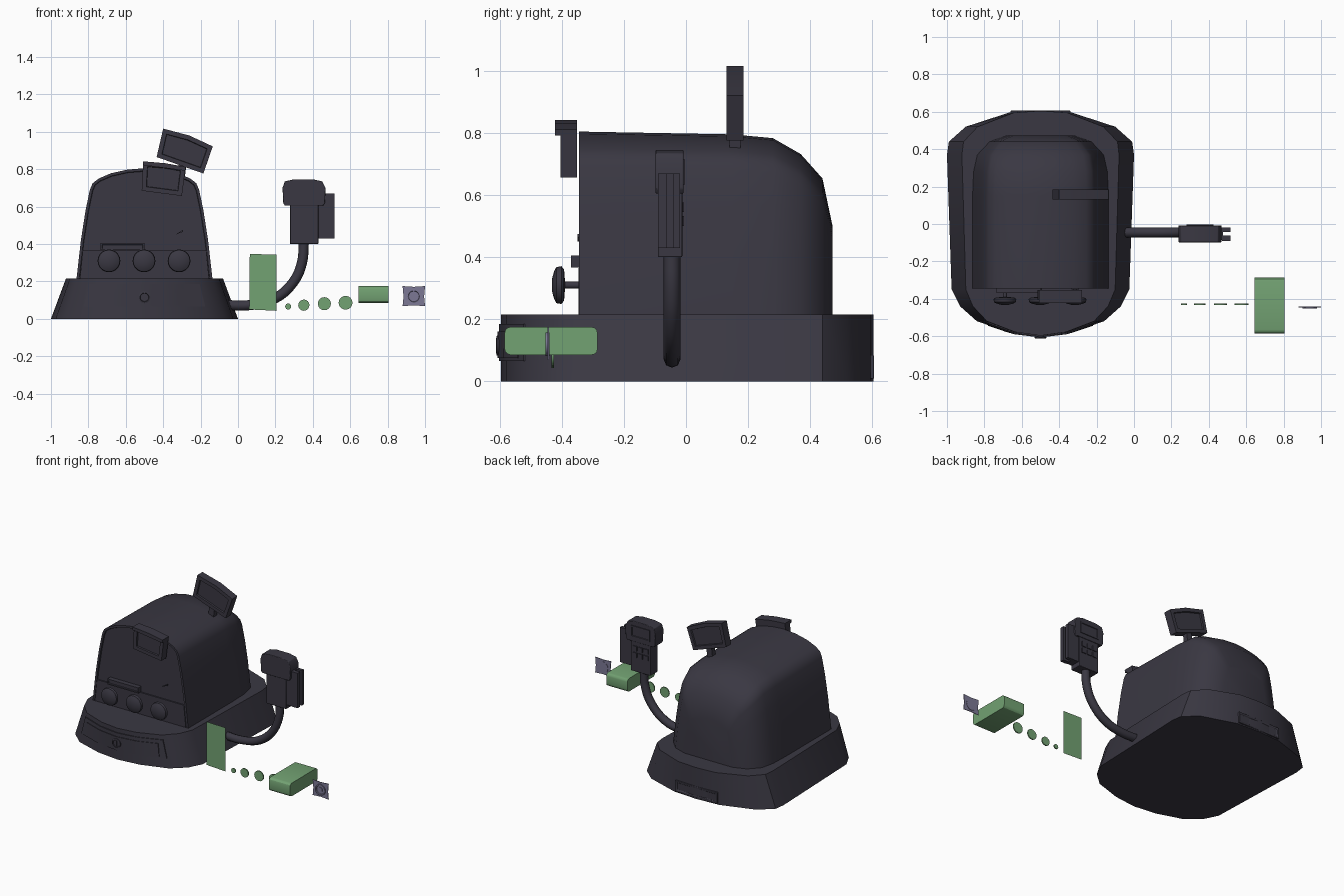
import bpy, bmesh
from math import sin, cos, pi, radians

if "Cube" in bpy.data.objects:
    bpy.data.objects.remove(bpy.data.objects["Cube"])


def material(name, rgb):
    m = bpy.data.materials.new(name)
    m.diffuse_color = (*rgb, 1)
    m.use_nodes = True
    m.node_tree.nodes["Principled BSDF"].inputs["Base Color"].default_value = m.diffuse_color
    return m


DARK = material("dark_casing", (0.042, 0.039, 0.055))
GREEN = material("money_green", (0.17, 0.36, 0.17))
LILAC = material("token_lilac", (0.2, 0.19, 0.3))
CX = -0.5  # centre line of the register


def loft(name, rings, mat=DARK, inset=None, ends=(True, True), bevel=0, angle=30):
    """Skin rings of equal length, cap the ends, optionally recess the caps."""
    bm = bmesh.new()
    vs = [[bm.verts.new(p) for p in r] for r in rings]
    n = len(rings[0])
    for a, b in zip(vs, vs[1:]):
        for i in range(n):
            j = (i + 1) % n
            bm.faces.new((a[i], a[j], b[j], b[i]))
    caps = [bm.faces.new(vs[0][::-1]), bm.faces.new(vs[-1])]
    bmesh.ops.recalc_face_normals(bm, faces=bm.faces)
    if inset:
        for cap, use in zip(caps, ends):
            if use:
                bmesh.ops.inset_region(bm, faces=[cap], thickness=inset[0], use_even_offset=True)
                bmesh.ops.inset_region(bm, faces=[cap], thickness=0.003, depth=-inset[1])
    me = bpy.data.meshes.new(name)
    bm.to_mesh(me)
    bm.free()
    me.materials.append(mat)
    me.shade_smooth()
    me.set_sharp_from_angle(angle=radians(angle))
    ob = bpy.data.objects.new(name, me)
    bpy.context.collection.objects.link(ob)
    if bevel:
        b = ob.modifiers.new("bevel", "BEVEL")
        b.width, b.segments = bevel, 3
    return ob


def prism(name, pts, y0, y1, **kw):
    return loft(name, [[(x, y, z) for x, z in pts] for y in (y0, y1)], **kw)


def box(name, x0, x1, y0, y1, z0, z1, **kw):
    return prism(name, [(x0, z0), (x1, z0), (x1, z1), (x0, z1)], y0, y1, **kw)


def lathe(name, x, z, profile, n=20, **kw):
    """Turn (radius, y) pairs around an axis along y."""
    return loft(name, [[(x + r * cos(2 * pi * i / n), y, z + r * sin(2 * pi * i / n))
                        for i in range(n)] for r, y in profile], **kw)


# Flared base: half outline from back to front, mirrored
half = [(0, .605), (.17, .595), (.4, .52), (.49, .44), (.5, .37), (.475, -.35),
        (.43, -.44), (.34, -.52), (.16, -.578), (0, -.597)]
outline = half + [(-x, y) for x, y in half[-2:0:-1]]
loft("base", [[(CX + x * s, y, z) for x, y in outline] for s, z in ((1, 0), (.84, .215))])


def front_y(x, z):
    """Front surface of the base at a given offset and height."""
    s = 1 - .16 * z / .215
    pts = [(px * s, py) for px, py in half[:4:-1]]
    for (xa, ya), (xb, yb) in zip(pts, pts[1:]):
        if abs(x) <= xb:
            return ya + (yb - ya) * (abs(x) - xa) / (xb - xa)
    return pts[-1][1]


# Drawer front wrapped around the base, with an inner panel and a lock
def drawer(name, w0, w1, z0, z1, out):
    rings = []
    for i in range(13):
        t = i / 6 - 1
        ring = []
        for w, z, d in ((w0, z0, .02), (w0, z0, -out), (w1, z1, -out), (w1, z1, .02)):
            ring.append((CX + t * w, front_y(t * w, z) + d, z))
        rings.append(ring)
    loft(name, rings)


drawer("drawer_front", .325, .295, .065, .185, .006)
drawer("drawer_panel", .28, .27, .075, .16, .010)
lathe("drawer_lock", CX, .115, [(.032, -.58), (.032, -.61), (.024, -.612), (.022, -.607)])
box("lock_slot", CX - .005, CX + .005, -.613, -.6, .095, .135)
# Rear port cover
box("rear_port", CX - .16, CX + .16, .57, .606, .008, .085, inset=(.012, .006), ends=(False, True), bevel=.004)

# Arched body, closing down toward the back
arch = [(.365, .2), (.34, .42), (.315, .58), (.292, .69), (.277, .725), (.245, .75),
        (.18, .778), (.09, .798), (0, .805)]
arch += [(-x, z) for x, z in arch[-2::-1]]
stations = [(-.345, 1, 1), (.15, 1, .985), (.28, .985, .965), (.37, .93, .88),
            (.44, .75, .75), (.472, .5, .5)]
loft("body", [[(CX + x * w, y, .2 + (z - .2) * h) for x, z in arch] for y, w, h in stations],
     inset=(.014, .008), ends=(True, False))
# Lower control panel, printer slot and coin slot on the front
prism("control_panel", [(CX - .345, .216), (CX + .345, .216), (CX + .33, .365), (CX - .33, .365)],
      -.346, -.33)
box("printer_slot", -.735, -.5, -.37, -.335, .367, .405, inset=(.008, .006), ends=(True, False))
prism("coin_slot", [(-.335, .45), (-.295, .465), (-.295, .475)], -.349, -.33)
# Three knobs
for i in range(3):
    lathe("knob_%d" % (i + 1), -.69 + i * .1875, .31,
          [(.011, -.34), (.011, -.39), (.05, -.393), (.061, -.402), (.058, -.418),
           (.045, -.425), (.02, -.432)])

# Tilted front and rear screens
prism("front_screen", [(-.515, .685), (-.3, .657), (-.28, .812), (-.39, .832), (-.507, .84)],
      -.352, -.405, inset=(.024, .01), ends=(False, True))
prism("front_screen_hood", [(-.508, .822), (-.282, .792), (-.279, .812), (-.39, .832), (-.507, .842)],
      -.352, -.422)
prism("rear_screen", [(-.435, .865), (-.185, .777), (-.135, .922), (-.26, .98), (-.4, 1.017)],
      .13, .185, inset=(.024, .01))
prism("rear_screen_post", [(-.325, .75), (-.285, .75), (-.275, .83), (-.315, .84)], .14, .175)

# Cable to the card reader
cu = bpy.data.curves.new("cable", "CURVE")
cu.dimensions = "3D"
cu.bevel_depth, cu.bevel_resolution, cu.use_fill_caps = .027, 2, True
sp = cu.splines.new("BEZIER")
path = [(-.06, .073), (.06, .073), (.19, .105), (.295, .195), (.342, .3), (.352, .41)]
sp.bezier_points.add(len(path) - 1)
for p, (x, z) in zip(sp.bezier_points, path):
    p.co = (x, -.045, z)
    p.handle_left_type = p.handle_right_type = "AUTO"
cu.resolution_u = 4
cu.materials.append(DARK)
bpy.context.collection.objects.link(bpy.data.objects.new("cable", cu))

# Card reader: grip, head, display, keypad and swipe channel
box("reader_grip", .278, .43, -.09, -.012, .4, .63, bevel=.004)
prism("reader_head", [(.25, .605), (.455, .605), (.465, .62), (.468, .7), (.45, .735), (.4, .746),
                      (.3, .746), (.25, .735), (.238, .7), (.242, .62)], -.098, -.008, bevel=.004)
for k in range(6):
    x, z = .295 + (k % 3) * .042, .5 + (k // 3) * .045
    box("reader_key_%d" % (k + 1), x, x + .032, -.015, -.006, z, z + .032)
box("reader_display", .28, .425, -.012, -.003, .635, .715, inset=(.01, .004), ends=(False, True))
box("swipe_core", .42, .475, -.085, -.02, .43, .67)
box("swipe_front_plate", .47, .515, -.09, -.062, .43, .67)
box("swipe_back_plate", .47, .515, -.042, -.02, .43, .67)

# Banknote: a paper-thin sheet
me = bpy.data.meshes.new("banknote")
me.from_pydata([(.06, -.43, .05), (.205, -.43, .043), (.207, -.43, .343), (.063, -.43, .347)],
               [], [(0, 1, 2, 3)])
me.materials.append(GREEN)
bpy.context.collection.objects.link(bpy.data.objects.new("banknote", me))
# Coins in rising sizes
for i, (x, z, r) in enumerate([(.268, .066, .016), (.352, .073, .03), (.462, .081, .035), (.575, .086, .037)]):
    lathe("coin_%d" % (i + 1), x, z, [(r, -.434), (r, -.426)], n=16, mat=GREEN)
# Bundle of notes with rounded long edges
bundle = []
for cx, cz, a0 in ((.02, .02, 180), (-.02, .02, 270), (-.02, -.02, 0), (.02, -.02, 90)):
    for k in range(4):
        a = radians(a0 + 30 * k)
        ey, ez = (-.585 if cx > 0 else -.285), (.085 if cz > 0 else .175)
        bundle.append((ey, ez, cx, cz, a))
loft("note_bundle", [[(x, ey + cx + .02 * cos(a), ez + cz + .02 * sin(a)) for ey, ez, cx, cz, a in bundle]
                     for x in (.645, .805)], mat=GREEN)

# Square token with a raised ring
prism("token_plate", [(.88, .068), (.94, .072), (1, .068), (.995, .12), (1, .175), (.94, .171),
                      (.88, .175), (.885, .12)], -.446, -.442, mat=LILAC)
lathe("token_ring", .94, .12, [(.038, -.44), (.038, -.453), (.03, -.453), (.028, -.447)], mat=LILAC)
lathe("token_stud", .94, .12, [(.017, -.44), (.017, -.452)], mat=LILAC)
